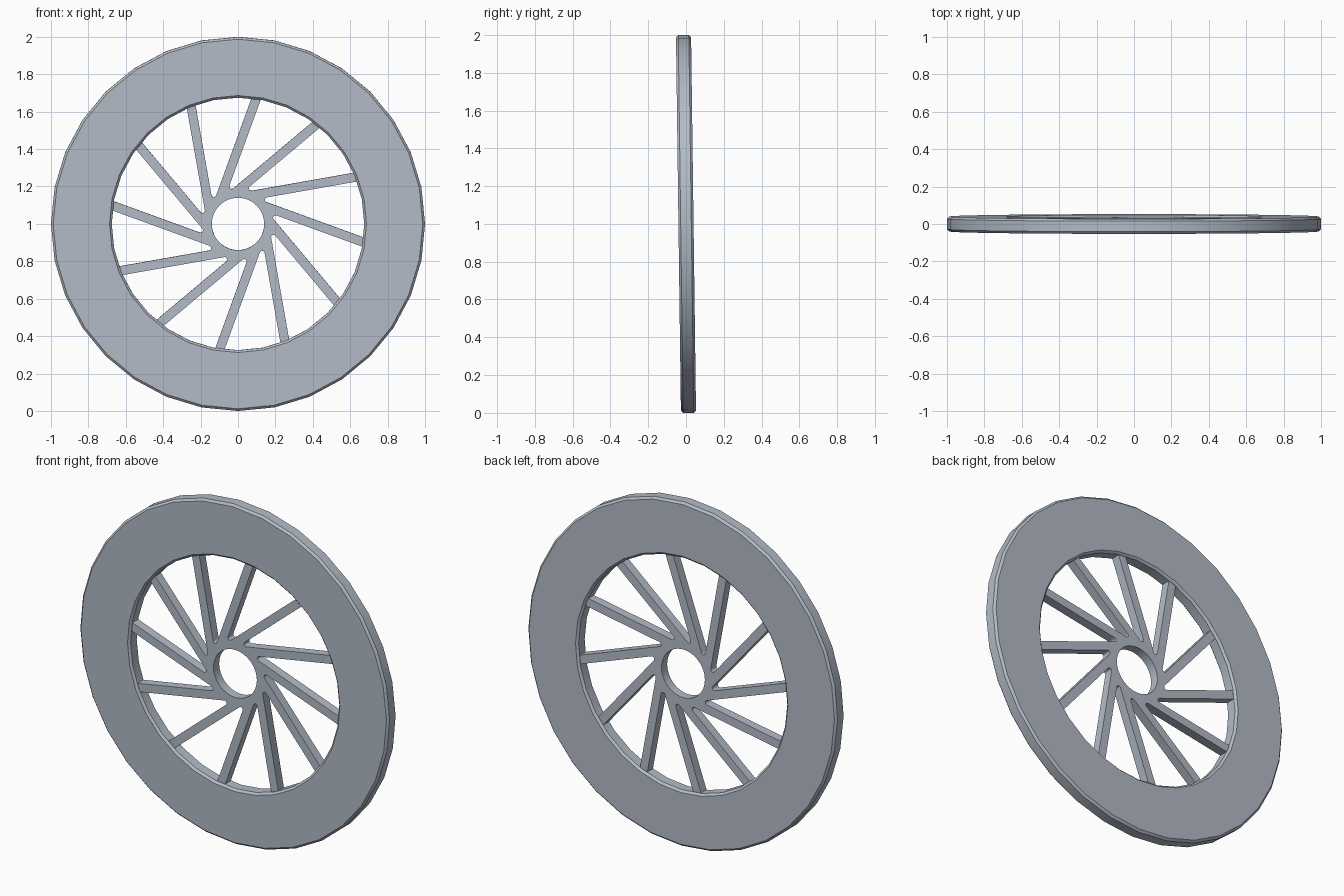
import bpy, bmesh
from math import radians, sin, cos, pi, sqrt
from mathutils import Matrix

if "Cube" in bpy.data.objects:
    bpy.data.objects.remove(bpy.data.objects["Cube"])

SPOKES = 12
LEAN = Matrix.Translation((0, 0, 1)) @ Matrix.Rotation(radians(90.75), 4, 'X')

steel = bpy.data.materials.new("pale_steel")
steel.diffuse_color = (0.45, 0.50, 0.57, 1)
steel.use_nodes = True
steel.node_tree.nodes["Principled BSDF"].inputs["Base Color"].default_value = steel.diffuse_color


def finish(obj, angle):
    obj.matrix_world = LEAN
    obj.data.materials.clear()
    obj.data.materials.append(steel)
    bpy.ops.object.select_all(action='DESELECT')
    bpy.context.view_layer.objects.active = obj
    obj.select_set(True)
    bpy.ops.object.shade_smooth_by_angle(angle=radians(angle))


# Rim: chamfered rectangular section swept round the axle
SIDES = 32
ro, ri, h, c = 1.0, 0.675, 0.04, 0.012
section = [(ro - c, h), (ro, h - c), (ro, c - h), (ro - c, -h),
           (ri + c, -h), (ri, c - h), (ri, h - c), (ri + c, h)]
bm = bmesh.new()
rings = [[bm.verts.new((r * cos(2 * pi * i / SIDES), r * sin(2 * pi * i / SIDES), z))
          for r, z in section] for i in range(SIDES)]
for i in range(SIDES):
    a, b = rings[i], rings[(i + 1) % SIDES]
    for j in range(len(section)):
        k = (j + 1) % len(section)
        bm.faces.new((a[j], a[k], b[k], b[j]))
bmesh.ops.recalc_face_normals(bm, faces=bm.faces)
mesh = bpy.data.meshes.new("rim")
bm.to_mesh(mesh)
bm.free()
rim = bpy.data.objects.new("rim", mesh)
bpy.context.collection.objects.link(rim)
finish(rim, 30)


# Hub and swept spokes: one outline with a round axle hole, extruded
def spoke_point(angle, along, offset):
    return (along * cos(angle) - offset * sin(angle),
            along * sin(angle) + offset * cos(angle))


LOW, HIGH, REACH, FILLET = 0.113, 0.162, 0.685, 0.013
step = 2 * pi / SPOKES
outline = []
for i in range(SPOKES):
    a = radians(10) + i * step
    # spoke end, lower then upper edge
    outline.append(spoke_point(a, sqrt(REACH ** 2 - LOW ** 2), LOW))
    outline.append(spoke_point(a, sqrt(REACH ** 2 - HIGH ** 2), HIGH))
    # rounded root between this spoke and the next
    off = HIGH + FILLET
    along = (off * cos(step) - (LOW - FILLET)) / sin(step)
    cx, cy = spoke_point(a, along, off)
    for k in range(7):
        t = a - pi / 2 - k / 6 * (pi - step)
        outline.append((cx + FILLET * cos(t), cy + FILLET * sin(t)))
hole = [(0.14 * cos(2 * pi * i / 48), 0.14 * sin(2 * pi * i / 48)) for i in range(48)]

curve = bpy.data.curves.new("hub_and_spokes", 'CURVE')
curve.dimensions = '2D'
curve.fill_mode = 'BOTH'
curve.extrude = 0.026
for loop in (outline, hole):
    spline = curve.splines.new('POLY')
    spline.points.add(len(loop) - 1)
    for p, (x, y) in zip(spline.points, loop):
        p.co = (x, y, 0, 1)
    spline.use_cyclic_u = True
hub = bpy.data.objects.new("hub_and_spokes", curve)
bpy.context.collection.objects.link(hub)
bpy.ops.object.select_all(action='DESELECT')
hub.select_set(True)
bpy.context.view_layer.objects.active = hub
bpy.ops.object.convert(target='MESH')
hub = bpy.context.view_layer.objects.active
bm = bmesh.new()
bm.from_mesh(hub.data)
bmesh.ops.remove_doubles(bm, verts=bm.verts, dist=1e-5)
bmesh.ops.recalc_face_normals(bm, faces=bm.faces)
bm.to_mesh(hub.data)
bm.free()
finish(hub, 40)
